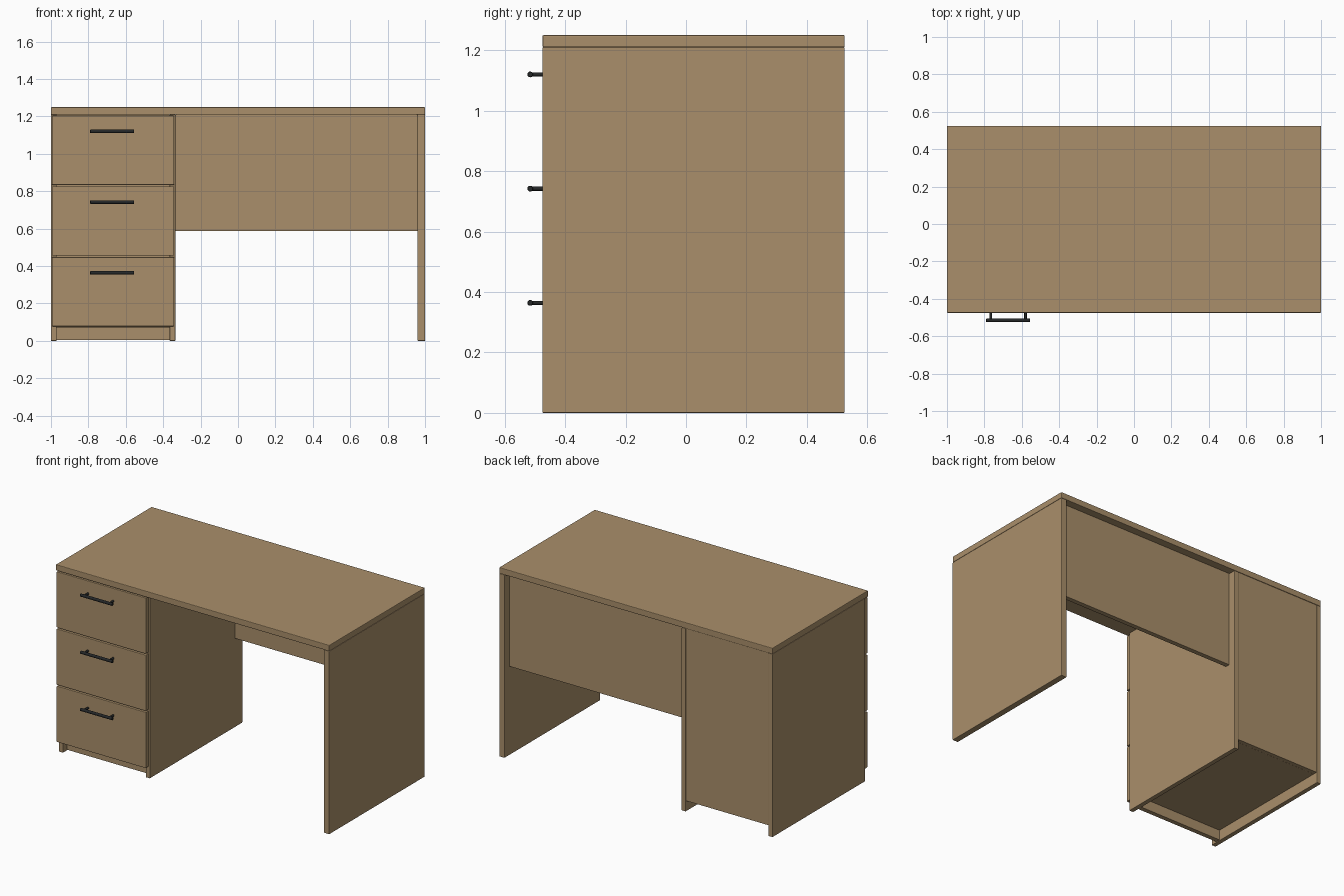
import bpy, math

if "Cube" in bpy.data.objects:
    bpy.data.objects.remove(bpy.data.objects["Cube"])


def material(name, color):
    m = bpy.data.materials.new(name)
    m.diffuse_color = (*color, 1)
    m.use_nodes = True
    m.node_tree.nodes["Principled BSDF"].inputs["Base Color"].default_value = m.diffuse_color
    return m


WOOD = material("light_wood", (0.40, 0.275, 0.145))
DARK = material("dark_metal", (0.018, 0.02, 0.021))


def finish(ob, name, mat, bevel, segments=2):
    ob.name = name
    ob.data.materials.append(mat)
    mod = ob.modifiers.new("soft_edges", "BEVEL")
    mod.width = bevel
    mod.segments = segments
    mod.limit_method = 'ANGLE'
    return ob


def board(name, x, y, z, bevel=0.003):
    """Wooden board from (min, max) ranges."""
    ranges = (x, y, z)
    bpy.ops.mesh.primitive_cube_add(size=1, location=[(a + b) / 2 for a, b in ranges])
    ob = bpy.context.object
    ob.scale = [b - a for a, b in ranges]
    bpy.ops.object.transform_apply(location=False, rotation=False, scale=True)
    return finish(ob, name, WOOD, bevel)


def rod(name, radius, length, location, rotation):
    bpy.ops.mesh.primitive_cylinder_add(vertices=20, radius=radius, depth=length,
                                        location=location, rotation=rotation)
    bpy.ops.object.shade_smooth_by_angle()
    return finish(bpy.context.object, name, DARK, 0.0015, 1)


FRONT, BACK = -0.475, 0.525
CASE_FRONT = FRONT + 0.032      # cabinet sides start behind the drawer fronts
UNDER = 1.21                    # underside of the top

# Desk top, right leg and modesty panel
board("desk_top", (-1, 1), (FRONT, BACK), (UNDER, 1.25), 0.004)
board("right_leg", (0.96, 1), (FRONT, BACK), (0, UNDER))
board("modesty_panel", (-0.335, 0.96), (0.445, 0.477), (0.587, UNDER))

# Drawer cabinet
board("cabinet_outer_side", (-1, -0.97), (CASE_FRONT, BACK), (0, UNDER))
board("cabinet_inner_side", (-0.365, -0.335), (CASE_FRONT, BACK), (0, UNDER))
board("cabinet_back", (-0.97, -0.365), (0.495, 0.522), (0.07, UNDER), 0.001)
board("cabinet_bottom", (-0.97, -0.365), (CASE_FRONT, 0.495), (0.07, 0.10), 0.001)
board("kick_board", (-0.97, -0.365), (-0.40, -0.37), (0.004, 0.07), 0.001)

# Drawers with bar handles
for i, label in enumerate(("bottom", "middle", "top")):
    z0 = 0.078 + i * 0.378
    board(f"{label}_drawer_front", (-0.995, -0.342), (FRONT, CASE_FRONT - 0.002), (z0, z0 + 0.37))
    hz = z0 + 0.286
    rod(f"{label}_handle_bar", 0.0095, 0.235, (-0.6725, -0.5155, hz), (0, math.pi / 2, 0))
    for side, x in (("left", -0.765), ("right", -0.58)):
        rod(f"{label}_handle_{side}_post", 0.007, 0.05, (x, -0.492, hz), (math.pi / 2, 0, 0))
